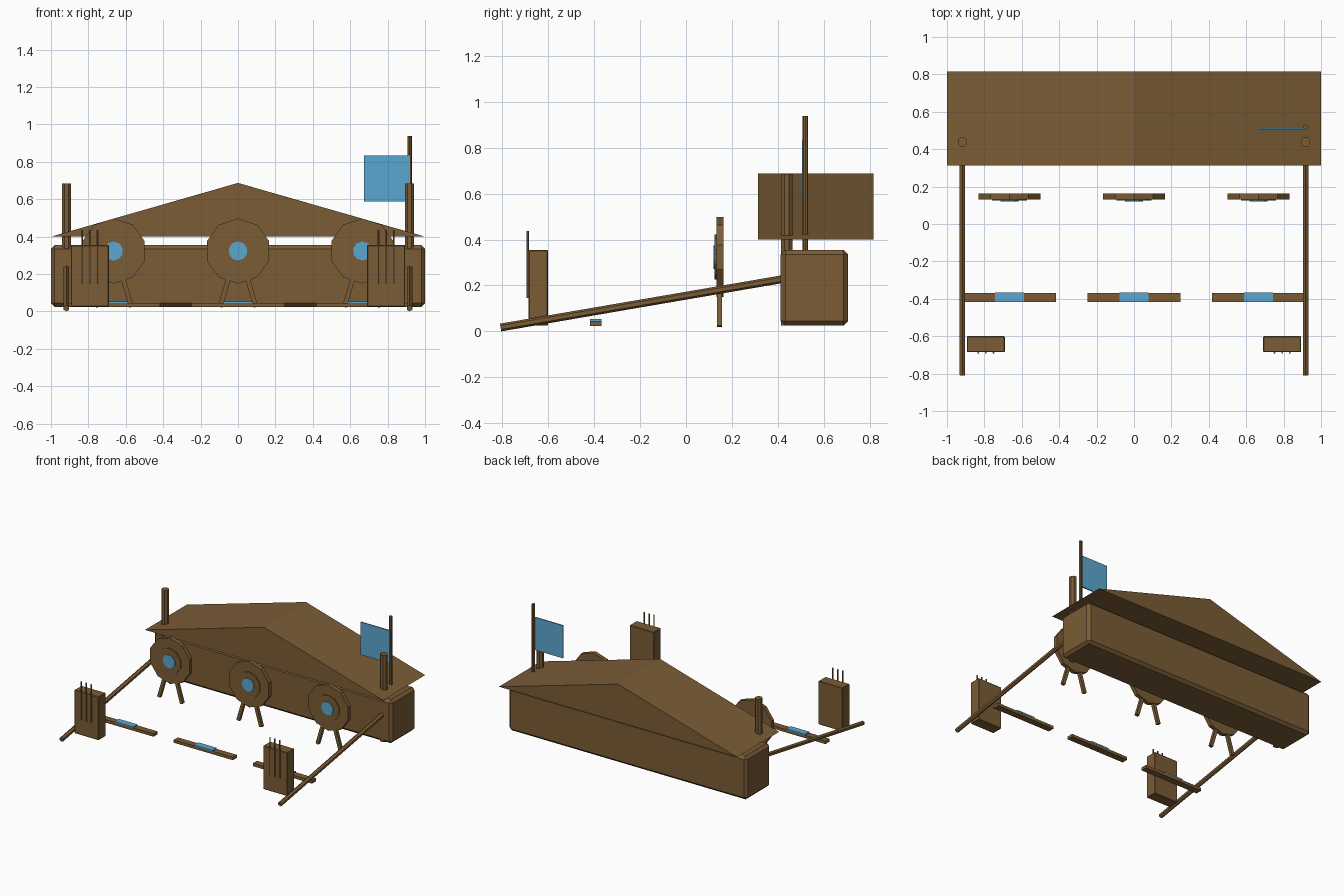
import bpy, bmesh, math
from mathutils import Vector

if "Cube" in bpy.data.objects:
    bpy.data.objects.remove(bpy.data.objects["Cube"])


def material(name, color):
    m = bpy.data.materials.new(name)
    m.diffuse_color = (*color, 1)
    m.use_nodes = True
    m.node_tree.nodes["Principled BSDF"].inputs["Base Color"].default_value = m.diffuse_color
    return m


WOOD = material("brown wood", (0.195, 0.108, 0.036))
BLUE = material("sky blue", (0.105, 0.39, 0.63))


def finish(name, bm, mat):
    bmesh.ops.recalc_face_normals(bm, faces=bm.faces)
    me = bpy.data.meshes.new(name)
    bm.to_mesh(me)
    bm.free()
    me.materials.append(mat)
    ob = bpy.data.objects.new(name, me)
    bpy.context.collection.objects.link(ob)
    return ob


def box(name, lo, hi, mat=WOOD, bevel=0):
    lo, hi = Vector(lo), Vector(hi)
    bm = bmesh.new()
    bmesh.ops.create_cube(bm, size=1)
    for v in bm.verts:
        v.co = (lo + hi) / 2 + v.co * (hi - lo)
    if bevel:
        bmesh.ops.bevel(bm, geom=bm.edges[:], offset=bevel, segments=1, affect='EDGES')
    return finish(name, bm, mat)


def rod(name, a, b, radius, sides, mat=WOOD, spin=0.0):
    """Flat-sided cylinder between two points."""
    a, b = Vector(a), Vector(b)
    d = b - a
    bm = bmesh.new()
    bmesh.ops.create_cone(bm, cap_ends=True, segments=sides, radius1=radius,
                          radius2=radius, depth=d.length)
    q = d.to_track_quat('Z', 'Y')
    c, s = math.cos(spin), math.sin(spin)
    for v in bm.verts:
        p = Vector((v.co.x * c - v.co.y * s, v.co.x * s + v.co.y * c, v.co.z))
        v.co = (a + b) / 2 + q @ p
    return finish(name, bm, mat)


def prism(name, profile, y0, y1, mat=WOOD):
    """Extrude an xz profile along y."""
    bm = bmesh.new()
    f = bm.faces.new([bm.verts.new((x, y0, z)) for x, z in profile])
    ext = bmesh.ops.extrude_face_region(bm, geom=[f])["geom"]
    bmesh.ops.translate(bm, vec=(0, y1 - y0, 0),
                        verts=[g for g in ext if isinstance(g, bmesh.types.BMVert)])
    return finish(name, bm, mat)


def disc(name, cx, cz, radius, y0, y1, mat=WOOD):
    """Ten-sided disc facing the front, with a corner at the top."""
    pts = [(cx + radius * math.sin(i * math.tau / 10),
            cz + radius * math.cos(i * math.tau / 10)) for i in range(10)]
    return prism(name, pts, y0, y1, mat)


# Back building and gable roof
box("back_wall", (-1, 0.412, 0.025), (1, 0.705, 0.355), bevel=0.02)
prism("roof", [(-1, 0.4), (1, 0.4), (0, 0.687)], 0.313, 0.815)

for side, s in (("left", -1), ("right", 1)):
    # Corner posts and sloping side rails
    rod(side + "_post", (s * 0.917, 0.438, 0.025), (s * 0.917, 0.438, 0.685), 0.027, 8,
        spin=math.pi / 8)
    rod(side + "_rail", (s * 0.917, -0.807, 0.017), (s * 0.917, 0.44, 0.231), 0.017, 6)
    # Arrow stand with three arrows on its front
    box(side + "_arrow_stand", (s * 0.792 - 0.102, -0.685, 0.025),
        (s * 0.792 + 0.102, -0.6, 0.355), bevel=0.004)
    for i in (-1, 0, 1):
        x = s * 0.792 + i * 0.041
        rod(side + "_arrow", (x, -0.689, 0.146), (x, -0.689, 0.436), 0.005, 6)

# Flag on its pole
rod("flag_pole", (0.917, 0.52, 0.3), (0.917, 0.52, 0.938), 0.012, 8)
box("flag", (0.675, 0.504, 0.587), (0.92, 0.513, 0.835), BLUE)

for cx in (-0.665, 0, 0.665):
    # Target: board, raised ring, blue bullseye
    disc("target_board", cx, 0.323, 0.174, 0.132, 0.163)
    disc("target_ring", cx, 0.323, 0.098, 0.125, 0.14)
    disc("target_bullseye", cx, 0.323, 0.051, 0.119, 0.1275, BLUE)
    # Splayed legs
    for s in (-1, 1):
        prism("target_leg", [(cx + s * 0.084, 0.02), (cx + s * 0.108, 0.026),
                             (cx + s * 0.042, 0.25), (cx + s * 0.018, 0.244)],
              0.134, 0.157)
    # Shooting line plank with blue marker
    box("shooting_plank", (cx - 0.248, -0.417, 0.024), (cx + 0.248, -0.368, 0.046))
    box("plank_marker", (cx - 0.078, -0.418, 0.045), (cx + 0.078, -0.367, 0.0535), BLUE)
